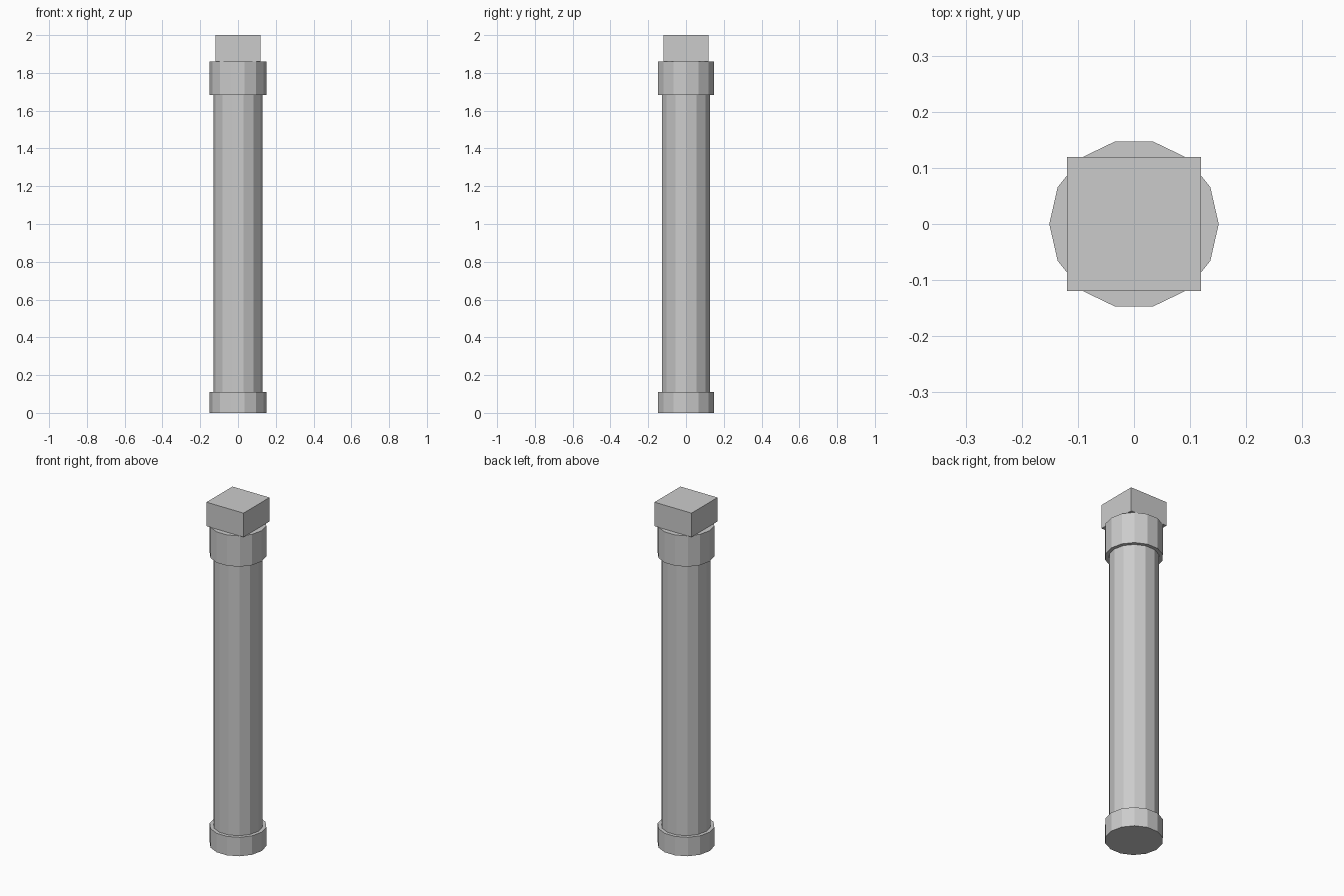
import bpy
import math

if "Cube" in bpy.data.objects:
    bpy.data.objects.remove(bpy.data.objects["Cube"])

SIDES = 14


def drum(name, radius, z0, z1):
    """Flat-shaded 14-sided drum with a corner on the +x axis."""
    bpy.ops.mesh.primitive_cylinder_add(
        vertices=SIDES, radius=radius, depth=z1 - z0, location=(0, 0, (z0 + z1) / 2))
    ob = bpy.context.object
    ob.name = name
    # the primitive starts its corners on +y; turn them to +x
    ob.rotation_euler.z = -math.pi / 2
    bpy.ops.object.transform_apply(location=False, rotation=True, scale=False)
    return ob


# Column: base ring, shaft and collar
drum("base_ring", 0.151, 0.0, 0.11)
drum("shaft", 0.131, 0.11, 1.682)
drum("collar", 0.151, 1.682, 1.861)

# Square block on top
bpy.ops.mesh.primitive_cube_add(size=1, location=(0, 0, (1.861 + 2.0) / 2))
block = bpy.context.object
block.name = "top_block"
block.scale = (0.238, 0.238, 2.0 - 1.861)
bpy.ops.object.transform_apply(location=False, rotation=False, scale=True)
